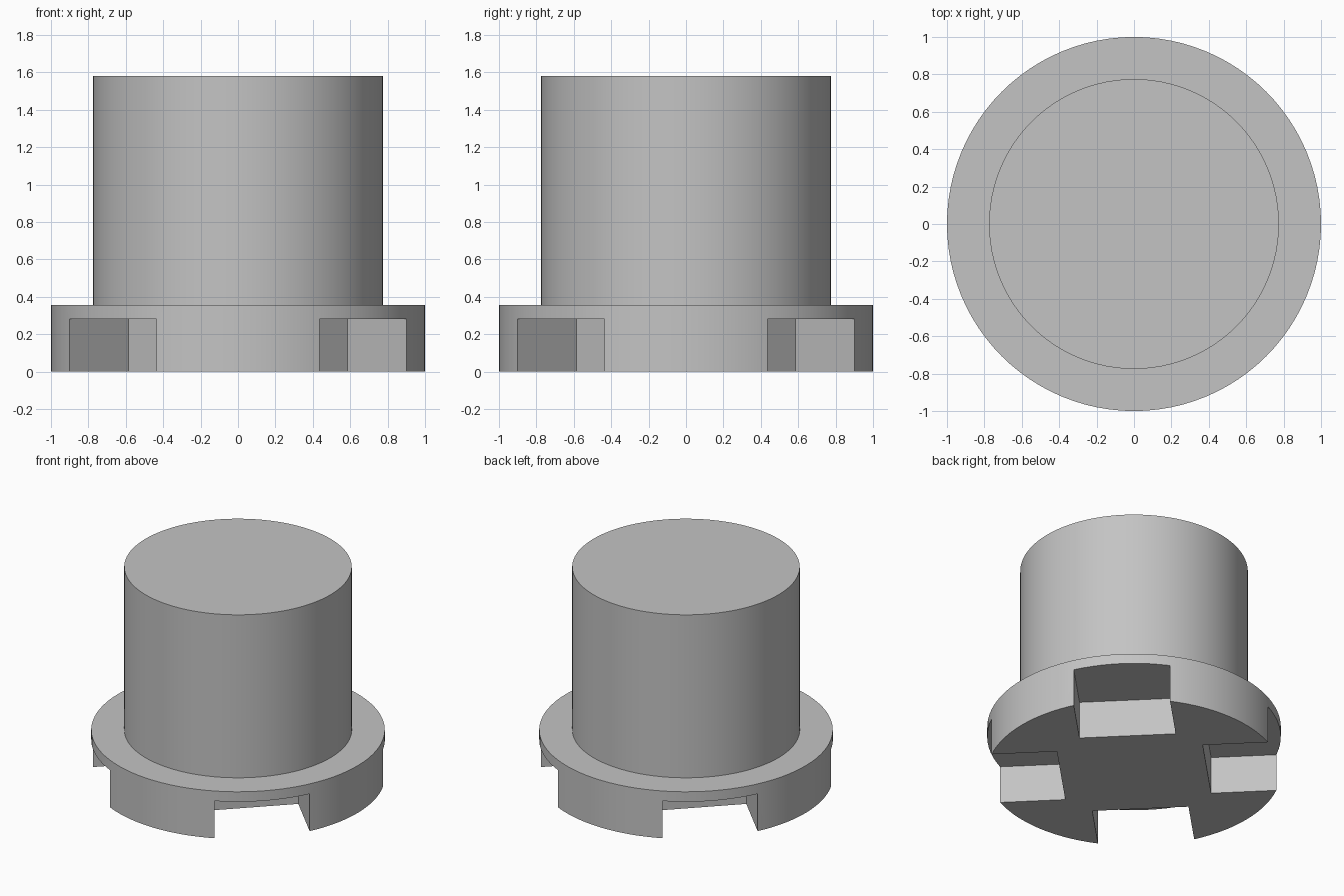
import bpy, bmesh
from math import cos, sin, pi, radians
from mathutils import Matrix

cube = bpy.data.objects.get("Cube")
if cube:
    bpy.data.objects.remove(cube, do_unlink=True)

SEGMENTS = 96
FLANGE_R, FLANGE_H = 1.0, 0.355
SHAFT_R, TOTAL_H = 0.775, 1.58
NOTCH_W, NOTCH_H, NOTCH_INNER = 0.658, 0.28, 0.4985

grey = bpy.data.materials.new("plain grey")
grey.use_nodes = True
colour = (0.55, 0.55, 0.55, 1)
grey.diffuse_color = colour
grey.node_tree.nodes["Principled BSDF"].inputs["Base Color"].default_value = colour


def make_object(name, bm):
    bmesh.ops.recalc_face_normals(bm, faces=bm.faces)
    mesh = bpy.data.meshes.new(name)
    bm.to_mesh(mesh)
    bm.free()
    mesh.materials.append(grey)
    obj = bpy.data.objects.new(name, mesh)
    bpy.context.collection.objects.link(obj)
    return obj


# Flange and solid shaft as one stepped body, lofted ring by ring
bm = bmesh.new()
rings = []
for radius, z in ((FLANGE_R, 0), (FLANGE_R, FLANGE_H), (SHAFT_R, FLANGE_H), (SHAFT_R, TOTAL_H)):
    angles = [2 * pi * i / SEGMENTS for i in range(SEGMENTS)]
    rings.append([bm.verts.new((radius * cos(a), radius * sin(a), z)) for a in angles])
for low, high in zip(rings, rings[1:]):
    for i in range(SEGMENTS):
        j = (i + 1) % SEGMENTS
        bm.faces.new((low[i], low[j], high[j], high[i]))
bm.faces.new(rings[0][::-1])
bm.faces.new(rings[-1])
body = make_object("flanged_shaft", bm)

# Four diagonal notch cutters, open at the rim and underside
bm = bmesh.new()
outer, below = 1.3, -0.2
size = (outer - NOTCH_INNER, NOTCH_W, NOTCH_H - below)
centre = ((outer + NOTCH_INNER) / 2, 0, (NOTCH_H + below) / 2)
for k in range(4):
    turn = Matrix.Rotation(radians(45 + 90 * k), 4, 'Z')
    bmesh.ops.create_cube(bm, size=1, matrix=turn @ Matrix.Translation(centre) @ Matrix.Diagonal((*size, 1)))
cutter = make_object("notch_cutter", bm)
cutter.hide_render = True

# Cut the notches, then discard the cutter
cut = body.modifiers.new("notches", 'BOOLEAN')
cut.operation = 'DIFFERENCE'
cut.solver = 'EXACT'
cut.object = cutter
bpy.ops.object.select_all(action='DESELECT')
bpy.context.view_layer.objects.active = body
body.select_set(True)
bpy.ops.object.modifier_apply(modifier=cut.name)
bpy.data.objects.remove(cutter, do_unlink=True)

# Smooth round walls with crisp edges
bpy.ops.object.shade_smooth_by_angle(angle=radians(30))
